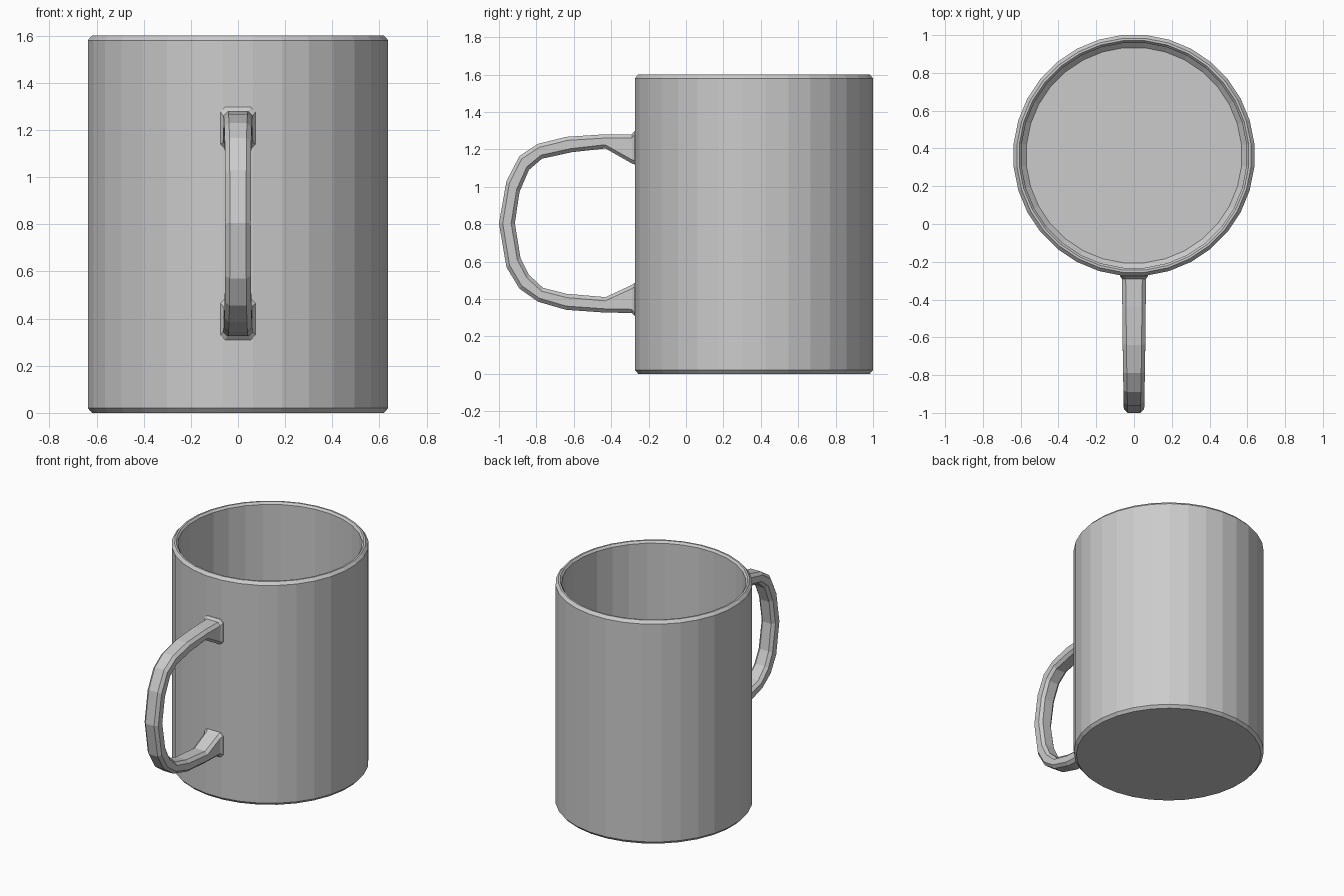
import bpy, bmesh, math

if "Cube" in bpy.data.objects:
    bpy.data.objects.remove(bpy.data.objects["Cube"])

CY, SEG = 0.3635, 32


def mesh_from_rings(name, rings):
    """Bridge successive rings of points and cap both ends."""
    bm = bmesh.new()
    loops = [[bm.verts.new(p) for p in ring] for ring in rings]
    for a, b in zip(loops, loops[1:]):
        n = len(a)
        for i in range(n):
            j = (i + 1) % n
            bm.faces.new((a[i], a[j], b[j], b[i]))
    bm.faces.new(loops[0])
    bm.faces.new(loops[-1])
    bmesh.ops.recalc_face_normals(bm, faces=bm.faces)
    mesh = bpy.data.meshes.new(name)
    bm.to_mesh(mesh)
    bm.free()
    obj = bpy.data.objects.new(name, mesh)
    bpy.context.collection.objects.link(obj)
    return obj


def circle(r, z):
    angles = [2 * math.pi * (i + 0.5) / SEG for i in range(SEG)]
    return [(r * math.cos(a), CY + r * math.sin(a), z) for a in angles]


# Hollow cup: outside bottom, up the wall, over the rim, down to the floor
profile = [(0.622, 0), (0.64, 0.02), (0.64, 1.58), (0.622, 1.6),
           (0.61, 1.6), (0.598, 1.585), (0.598, 0.065), (0.572, 0.04)]
mesh_from_rings("mug_body", [circle(r, z) for r, z in profile])


def section(outer, inner, w, c):
    """Chamfered rectangle between an outer and inner point of the handle."""
    (y0, z0), (y1, z1) = outer, inner
    d = math.hypot(y1 - y0, z1 - z0)
    ring = []
    for x, s in [(w - c, 0), (w, c), (w, d - c), (w - c, d),
                 (c - w, d), (-w, d - c), (-w, c), (c - w, 0)]:
        t = s / d
        ring.append((x, y0 + (y1 - y0) * t, z0 + (z1 - z0) * t))
    return ring


# Handle: outer y, outer z, inner y, inner z, half width
stations = [
    (-0.25, 1.30, -0.25, 1.115, 0.074),
    (-0.276, 1.297, -0.276, 1.12, 0.074),
    (-0.29, 1.28, -0.29, 1.125, 0.064),
    (-0.44, 1.28, -0.43, 1.205, 0.062),
    (-0.64, 1.267, -0.61, 1.185, 0.06),
    (-0.79, 1.23, -0.77, 1.15, 0.058),
    (-0.89, 1.165, -0.84, 1.09, 0.056),
    (-0.96, 1.03, -0.89, 0.973, 0.055),
    (-1.0, 0.805, -0.915, 0.805, 0.054),
    (-0.96, 0.57, -0.885, 0.62, 0.055),
    (-0.89, 0.455, -0.84, 0.53, 0.056),
    (-0.79, 0.385, -0.765, 0.46, 0.058),
    (-0.64, 0.342, -0.64, 0.428, 0.06),
    (-0.44, 0.328, -0.43, 0.41, 0.062),
    (-0.29, 0.325, -0.29, 0.475, 0.064),
    (-0.276, 0.31, -0.276, 0.485, 0.074),
    (-0.25, 0.306, -0.25, 0.49, 0.074),
]
mesh_from_rings("handle", [section((a, b), (c, d), w, 0.02)
                           for a, b, c, d, w in stations])
